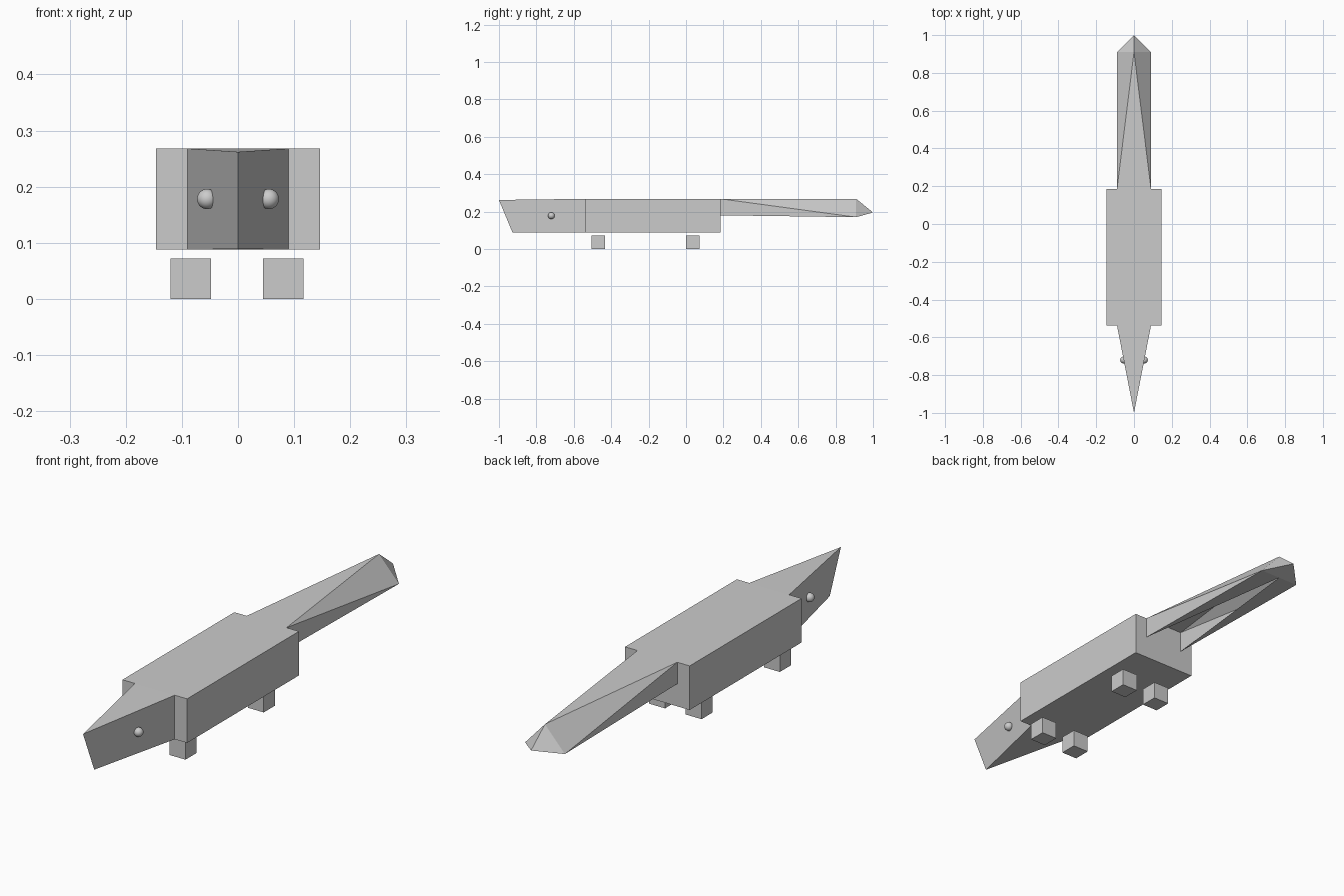
import bpy, bmesh

if "Cube" in bpy.data.objects:
    bpy.data.objects.remove(bpy.data.objects["Cube"])


def mesh_object(name, verts, faces):
    me = bpy.data.meshes.new(name)
    me.from_pydata(verts, [], faces)
    bm = bmesh.new()
    bm.from_mesh(me)
    bmesh.ops.recalc_face_normals(bm, faces=bm.faces)
    bm.to_mesh(me)
    bm.free()
    ob = bpy.data.objects.new(name, me)
    bpy.context.collection.objects.link(ob)
    return ob


def box(name, lo, hi):
    bpy.ops.mesh.primitive_cube_add(size=1, location=[(a + b) / 2 for a, b in zip(lo, hi)])
    ob = bpy.context.object
    ob.name = name
    ob.scale = [b - a for a, b in zip(lo, hi)]
    bpy.ops.object.transform_apply(location=False, rotation=False, scale=True)
    return ob


TOP, BOTTOM, HALF = 0.268, 0.088, 0.09
NECK, RUMP, TAIL_END = -0.537, 0.185, 0.91

# Body
box("body", (-0.146, NECK, BOTTOM), (0.146, RUMP, TOP))

# Wedge head with a slanted front edge
mesh_object("head",
            [(-HALF, NECK, TOP), (HALF, NECK, TOP), (0, -1.0, 0.262),
             (-HALF, NECK, BOTTOM), (HALF, NECK, BOTTOM), (0, -0.928, 0.089)],
            [(0, 1, 2), (3, 5, 4), (0, 2, 5, 3), (1, 4, 5, 2), (0, 3, 4, 1)])

# Tail: flat top triangle, twisting sides, pointed tip, open underside
tail_verts = [(0, TAIL_END, TOP), (0, 1.0, 0.195), (0, TAIL_END, 0.17)]
for s in (-1, 1):
    tail_verts += [(s * HALF, RUMP, TOP), (s * HALF, RUMP, 0.18), (s * HALF, TAIL_END, 0.17)]
apex, tip, under = 0, 1, 2
tail_faces = [(3, 6, apex)]
for top, low, end in ((3, 4, 5), (6, 7, 8)):
    tail_faces += [(top, low, end), (top, end, apex), (apex, end, tip),
                   (low, end, under), (end, tip, under)]
mesh_object("tail", tail_verts, tail_faces)

# Legs and eyes on both sides
for side, s, leg_x in (("left", -1, -0.084), ("right", 1, 0.081)):
    for end, y in (("front", -0.47), ("back", 0.035)):
        box(f"{end}_{side}_leg", (leg_x - 0.036, y - 0.036, 0), (leg_x + 0.036, y + 0.036, 0.072))
    bpy.ops.mesh.primitive_uv_sphere_add(segments=32, ring_count=16, radius=0.018,
                                         location=(s * 0.055, -0.72, 0.178))
    bpy.context.object.name = f"{side}_eye"
    bpy.ops.object.shade_smooth()
